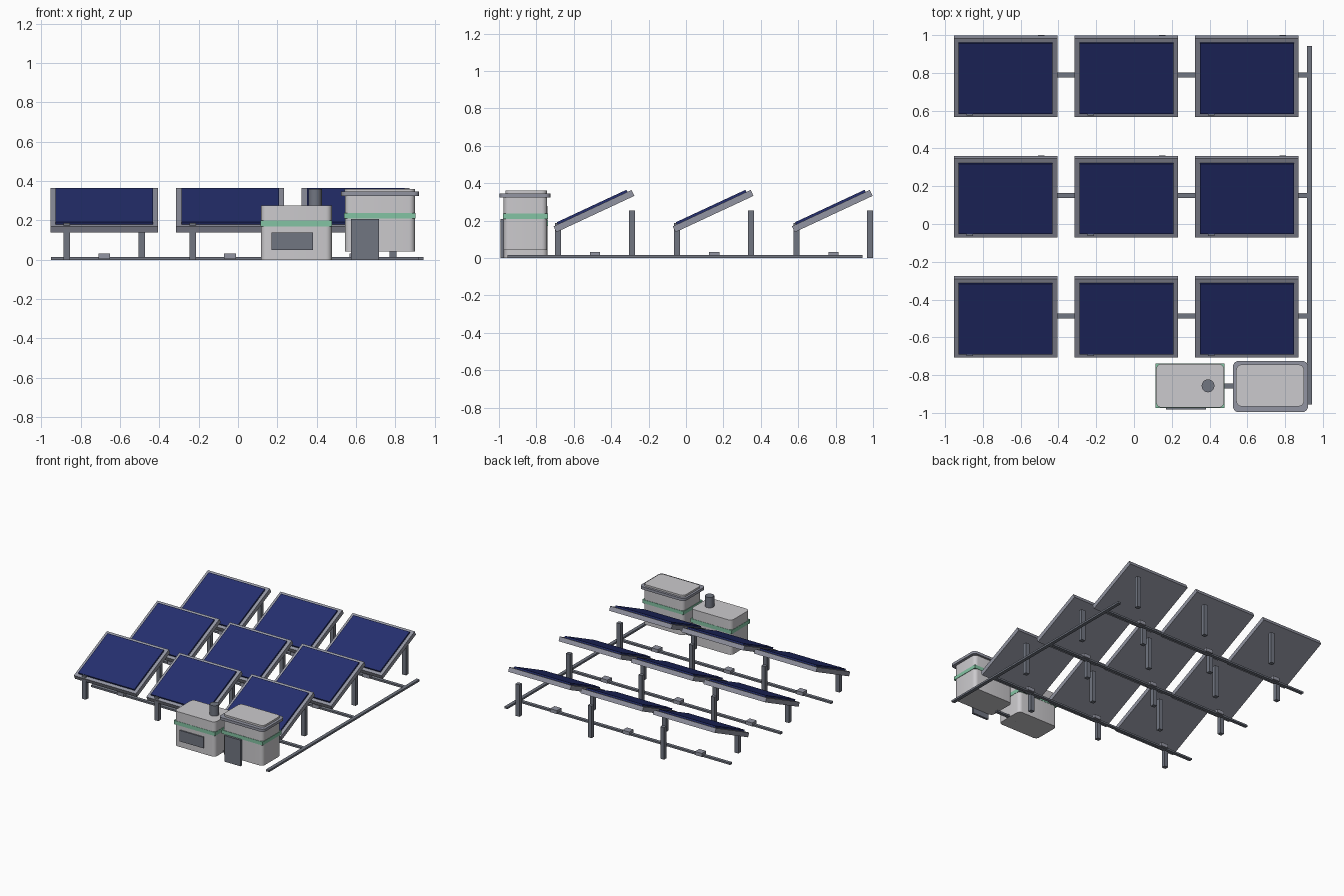
import bpy
import bmesh
from math import radians
from mathutils import Matrix, Vector

old = bpy.data.objects.get("Cube")
if old:
    bpy.data.objects.remove(old, do_unlink=True)


def material(name, rgb):
    m = bpy.data.materials.new(name)
    m.use_nodes = True
    m.diffuse_color = (*rgb, 1)
    m.node_tree.nodes["Principled BSDF"].inputs["Base Color"].default_value = (*rgb, 1)
    return m


cell_blue = material("cell blue", (0.018, 0.028, 0.156))
dark_metal = material("dark metal", (0.165, 0.18, 0.22))
light_metal = material("light metal", (0.29, 0.30, 0.36))
wall_grey = material("wall grey", (0.60, 0.59, 0.61))
band_green = material("band green", (0.23, 0.55, 0.37))


def finish(name, bm, mat, smooth=False):
    mesh = bpy.data.meshes.new(name)
    bm.to_mesh(mesh)
    bm.free()
    mesh.materials.append(mat)
    ob = bpy.data.objects.new(name, mesh)
    bpy.context.collection.objects.link(ob)
    if smooth:
        bpy.ops.object.select_all(action="DESELECT")
        ob.select_set(True)
        bpy.context.view_layer.objects.active = ob
        bpy.ops.object.shade_smooth_by_angle(angle=radians(35))
    return ob


def box(name, x, y, z, mat, radius=0):
    """Box from (min, max) ranges, with optional rounded upright corners."""
    low, high = Vector((x[0], y[0], z[0])), Vector((x[1], y[1], z[1]))
    bm = bmesh.new()
    bmesh.ops.create_cube(bm, size=1)
    bmesh.ops.scale(bm, vec=high - low, verts=bm.verts)
    bmesh.ops.translate(bm, vec=(low + high) / 2, verts=bm.verts)
    if radius:
        upright = [e for e in bm.edges
                   if abs(e.verts[0].co.z - e.verts[1].co.z) > 0.001]
        bmesh.ops.bevel(bm, geom=upright, offset=radius, segments=5,
                        profile=0.5, affect="EDGES")
    return finish(name, bm, mat, radius > 0)


def around(c, size):
    return (c - size / 2, c + size / 2)


COLUMNS = (-0.68, -0.04, 0.598)
ROWS = (-0.492, 0.145, 0.782)

# Tilted panels with their posts, junction boxes and row cables
for r, cy in enumerate(ROWS, 1):
    box(f"row_conduit_{r}", (-0.95, 0.93), around(cy + 0.006, 0.026), (0, 0.014), dark_metal)
    for c, cx in enumerate(COLUMNS, 1):
        tag = f"_{r}_{c}"
        tilt = Matrix.Translation((cx, cy, 0.251)) @ Matrix.Rotation(radians(25), 4, "X")
        frame = box("panel_frame" + tag, around(0, 0.548), around(0, 0.46),
                    around(0, 0.035), light_metal)
        cells = box("panel_cells" + tag, around(0, 0.496), around(0, 0.41),
                    (0.016, 0.03), cell_blue)
        frame.matrix_world = tilt
        cells.matrix_world = tilt
        box("front_post" + tag, around(cx - 0.19, 0.034), around(cy - 0.192, 0.032),
            (0, 0.188), dark_metal)
        box("back_post" + tag, around(cx + 0.19, 0.034), around(cy + 0.202, 0.032),
            (0, 0.255), dark_metal)
        box("junction_box" + tag, around(cx, 0.06), around(cy + 0.006, 0.054),
            (0.005, 0.033), light_metal)

# Main conduit and the link between the two cabins
box("main_conduit", around(0.93, 0.027), (-0.955, 0.943), (0, 0.015), dark_metal)
box("cabin_link", (0.4, 0.6), around(-0.857, 0.026), (0, 0.014), dark_metal)

# Low cabin with vent plate and chimney
box("low_cabin_body", (0.117, 0.477), (-0.972, -0.74), (0, 0.277), wall_grey, 0.03)
box("low_cabin_band", (0.115, 0.479), (-0.974, -0.738), (0.17, 0.2), band_green)
box("vent_plate", (0.17, 0.382), (-0.982, -0.97), (0.05, 0.138), dark_metal)
bm = bmesh.new()
bmesh.ops.create_cone(bm, cap_ends=True, segments=20, radius1=0.034, radius2=0.034,
                      depth=0.1, matrix=Matrix.Translation((0.392, -0.857, 0.31)))
finish("chimney", bm, dark_metal, True)

# Tall cabin with door, eave and roof cap
box("tall_cabin_body", (0.543, 0.9), (-0.975, -0.742), (0.042, 0.33), wall_grey, 0.03)
box("tall_cabin_band", (0.54, 0.903), (-0.978, -0.739), (0.21, 0.238), band_green)
box("tall_cabin_door", (0.575, 0.718), (-0.992, -0.974), (0, 0.208), dark_metal)
box("roof_eave", (0.524, 0.921), (-0.996, -0.725), (0.325, 0.346), light_metal, 0.03)
box("roof_cap", (0.541, 0.9), (-0.966, -0.744), (0.346, 0.36), wall_grey, 0.03)
